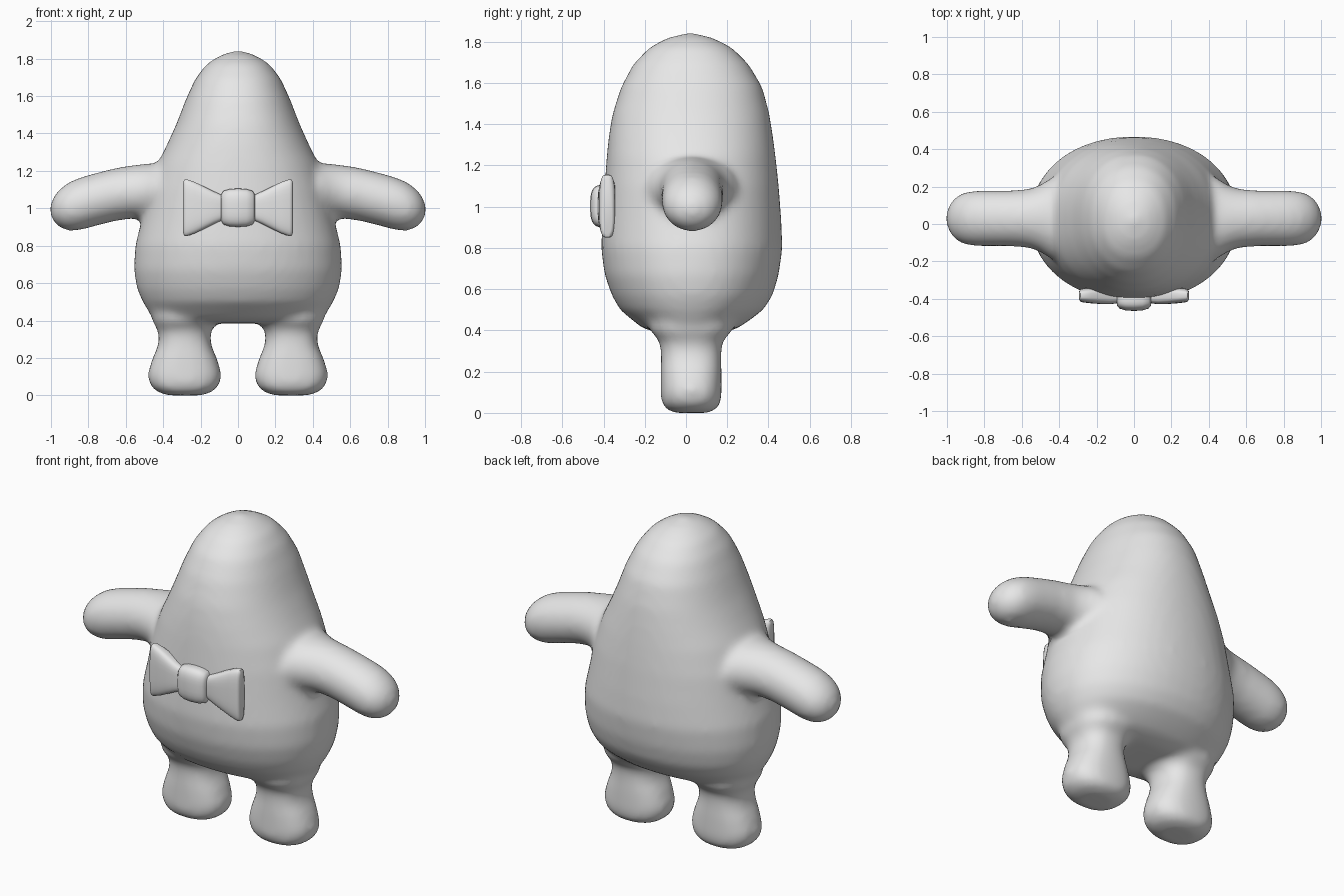
import bpy
import bmesh
from math import cos, sin, pi, copysign, radians

default_cube = bpy.data.objects.get("Cube")
if default_cube:
    bpy.data.objects.remove(default_cube, do_unlink=True)

grey = bpy.data.materials.new("plain grey")
grey.use_nodes = True
grey.diffuse_color = (0.8, 0.8, 0.8, 1)
grey.node_tree.nodes["Principled BSDF"].inputs["Base Color"].default_value = (0.8, 0.8, 0.8, 1)


def loft(bm, axis, rings, power=2.0, sides=32):
    """Skin superellipse rings (position, centre a, centre b, radius a, radius b)."""
    loops = []
    for position, ca, cb, ra, rb in rings:
        loop = []
        for i in range(sides):
            angle = 2 * pi * (i + 0.5) / sides
            c, s = cos(angle), sin(angle)
            a = ca + ra * copysign(abs(c) ** (2 / power), c)
            b = cb + rb * copysign(abs(s) ** (2 / power), s)
            loop.append(bm.verts.new((position, a, b) if axis == "X" else (a, b, position)))
        loops.append(loop)
    for low, high in zip(loops, loops[1:]):
        for i in range(sides):
            j = (i + 1) % sides
            bm.faces.new((low[i], low[j], high[j], high[i]))
    bm.faces.new(loops[0])
    bm.faces.new(loops[-1])


def finish(bm, name):
    """Turn the bmesh into a grey object."""
    bmesh.ops.recalc_face_normals(bm, faces=bm.faces)
    mesh = bpy.data.meshes.new(name)
    bm.to_mesh(mesh)
    bm.free()
    mesh.materials.append(grey)
    obj = bpy.data.objects.new(name, mesh)
    bpy.context.collection.objects.link(obj)
    return obj


def shade(obj, angle):
    bpy.ops.object.select_all(action="DESELECT")
    obj.select_set(True)
    bpy.context.view_layer.objects.active = obj
    bpy.ops.object.shade_smooth_by_angle(angle=radians(angle))


# Torso and head: height, half width, front, back
torso = [
    (0.385, 0.40, -0.12, 0.17), (0.41, 0.45, -0.21, 0.25), (0.45, 0.48, -0.26, 0.31),
    (0.50, 0.51, -0.32, 0.375), (0.57, 0.54, -0.36, 0.42), (0.67, 0.557, -0.395, 0.45),
    (0.80, 0.55, -0.412, 0.468), (0.94, 0.515, -0.405, 0.462), (1.10, 0.48, -0.395, 0.45),
    (1.24, 0.43, -0.385, 0.435), (1.34, 0.38, -0.375, 0.422), (1.45, 0.33, -0.357, 0.405),
    (1.58, 0.28, -0.315, 0.37), (1.69, 0.23, -0.257, 0.305), (1.77, 0.17, -0.18, 0.225),
    (1.815, 0.10, -0.10, 0.14), (1.84, 0.03, -0.01, 0.05),
]
bm = bmesh.new()
loft(bm, "Z", [(z, 0, (f + b) / 2, w, (b - f) / 2) for z, w, f, b in torso], power=2.15, sides=48)

# Legs: height, half width, half depth
leg = [
    (0, 0.09, 0.08), (0.012, 0.135, 0.115), (0.04, 0.175, 0.14), (0.08, 0.195, 0.148),
    (0.12, 0.197, 0.148), (0.20, 0.172, 0.148), (0.26, 0.145, 0.146), (0.31, 0.136, 0.147),
    (0.35, 0.145, 0.155), (0.40, 0.175, 0.20), (0.48, 0.18, 0.20),
]
# Arms: distance out, height, half depth, half height
arm = [
    (0.30, 1.09, 0.22, 0.15), (0.44, 1.09, 0.22, 0.152), (0.50, 1.09, 0.18, 0.148),
    (0.56, 1.088, 0.158, 0.143), (0.65, 1.075, 0.15, 0.142), (0.75, 1.05, 0.15, 0.142),
    (0.84, 1.025, 0.15, 0.142), (0.90, 1.01, 0.142, 0.132), (0.95, 1.0, 0.12, 0.107),
    (0.985, 0.995, 0.08, 0.07), (1.005, 0.992, 0.025, 0.025),
]
for side in (-1, 1):
    loft(bm, "Z", [(z, side * 0.285, 0.025, w, d) for z, w, d in leg], power=2.4)
    loft(bm, "X", [(side * x, 0.03, z, d, h) for x, z, d, h in arm])
body = finish(bm, "body")

# Fuse torso and limbs into one soft skin
remesh = body.modifiers.new("fuse", "REMESH")
remesh.mode = "VOXEL"
remesh.voxel_size = 0.02
remesh.use_smooth_shade = True
soften = body.modifiers.new("soften", "SMOOTH")
soften.factor = 0.5
soften.iterations = 12

# Bow tie wings: distance out, half depth, half height
wing = [
    (0.06, 0.035, 0.06), (0.09, 0.042, 0.07), (0.13, 0.047, 0.088), (0.18, 0.046, 0.113),
    (0.23, 0.042, 0.137), (0.275, 0.037, 0.153), (0.287, 0.033, 0.15), (0.293, 0.022, 0.135),
]
for side, label in ((1, "left"), (-1, "right")):
    bm = bmesh.new()
    loft(bm, "X", [(side * x, -0.382, 1.003, d, h) for x, d, h in wing], power=3.5)
    shade(finish(bm, "bow_wing_" + label), 50)

# Bow tie knot
knot = [(0.09, 0.035, 0.07), (0.078, 0.05, 0.09), (0.045, 0.06, 0.1)]
rings = [(-x, d, h) for x, d, h in knot] + [(0, 0.063, 0.103)] + knot[::-1]
bm = bmesh.new()
loft(bm, "X", [(x, -0.402, 1.003, d, h) for x, d, h in rings], power=3)
shade(finish(bm, "bow_knot"), 50)
